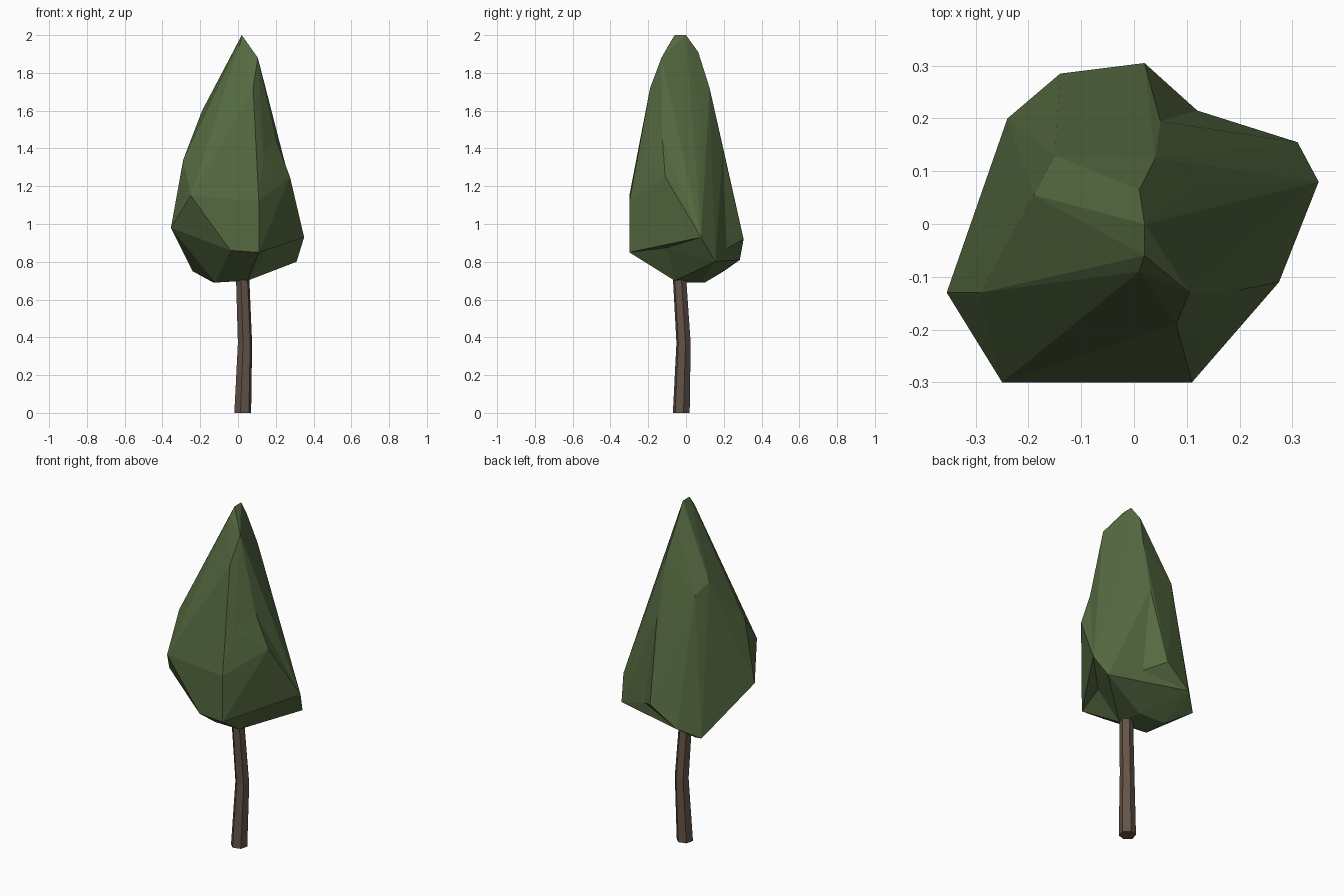
import bpy
import bmesh
from math import cos, sin, radians
from mathutils import Vector

default_cube = bpy.data.objects.get("Cube")
if default_cube:
    bpy.data.objects.remove(default_cube, do_unlink=True)


def make_material(name, rgb):
    material = bpy.data.materials.new(name)
    material.use_nodes = True
    colour = (*rgb, 1.0)
    material.diffuse_color = colour
    shader = material.node_tree.nodes["Principled BSDF"]
    shader.inputs["Base Color"].default_value = colour
    shader.inputs["Roughness"].default_value = 0.9
    return material


def finish_object(name, bm, material):
    bmesh.ops.recalc_face_normals(bm, faces=bm.faces[:])
    mesh = bpy.data.meshes.new(name)
    bm.to_mesh(mesh)
    bm.free()
    mesh.materials.append(material)
    mesh.shade_flat()
    obj = bpy.data.objects.new(name, mesh)
    bpy.context.collection.objects.link(obj)
    return obj


def dent_nearest_edge(bm, target):
    """Split the edge closest to the target and pull its new vertex there."""
    target = Vector(target)

    def distance(edge):
        start, end = (v.co for v in edge.verts)
        along = end - start
        t = (target - start).dot(along) / along.length_squared
        t = min(max(t, 0), 1)
        return (start + along * t - target).length

    edge = min(bm.edges, key=distance)
    _, vert = bmesh.utils.edge_split(edge, edge.verts[0], 0.5)
    vert.co = target
    bmesh.ops.triangulate(bm, faces=[f for f in vert.link_faces])


leaf_green = make_material("leaf green", (0.09, 0.142, 0.052))
bark_brown = make_material("bark brown", (0.125, 0.087, 0.063))

# Foliage: a faceted crown wrapped around the corners of a few tiers
underside = [(-0.13, 0.10, 0.69), (-0.12, -0.04, 0.69), (0.05, -0.06, 0.70), (0.03, 0.08, 0.70)]
rim = [(-0.04, -0.30, 0.86), (0.11, -0.30, 0.85), (0.31, 0.155, 0.80), (0.35, 0.08, 0.93),
       (0.02, 0.305, 0.92), (-0.14, 0.285, 0.81), (-0.24, 0.20, 0.75), (-0.265, 0.065, 0.83),
       (-0.355, -0.13, 0.98)]
shoulder = [(-0.25, -0.30, 1.15), (0.11, -0.30, 1.12), (0.275, -0.11, 1.25),
            (-0.29, -0.13, 1.34), (0.135, -0.225, 1.36), (0.05, 0.195, 1.40)]
upper = [(-0.19, 0.055, 1.60), (-0.15, 0.13, 1.54), (0.12, 0.07, 1.60),
         (0.08, -0.19, 1.72), (0.04, 0.125, 1.72)]
tip = [(0.105, -0.13, 1.88), (0.01, 0.065, 1.91), (0.01, -0.09, 1.95),
       (0.02, -0.06, 2.0), (0.02, 0.0, 2.0)]

bm = bmesh.new()
for tier in (underside, rim, shoulder, upper, tip):
    for corner in tier:
        bm.verts.new(corner)
hull = bmesh.ops.convex_hull(bm, input=bm.verts[:])
loose = [v for v in bm.verts if not v.link_faces]
bmesh.ops.delete(bm, geom=loose, context="VERTS")

# Hollows in the crown
for hollow in ((0.12, 0.215, 0.87), (0.165, -0.10, 0.875), (0.20, -0.125, 1.45)):
    dent_nearest_edge(bm, hollow)
finish_object("foliage", bm, leaf_green)

# Trunk: six-sided and gently bent, with its top inside the crown
SIDES = 6
bend = [(0.025, -0.025, 0.0, 0.046), (0.037, -0.013, 0.37, 0.039), (0.023, -0.037, 0.76, 0.036)]
bm = bmesh.new()
rings = []
for x, y, z, radius in bend:
    angles = [radians(15 + 360 * i / SIDES) for i in range(SIDES)]
    rings.append([bm.verts.new((x + radius * cos(a), y + radius * sin(a), z)) for a in angles])
for low, high in zip(rings, rings[1:]):
    for i in range(SIDES):
        j = (i + 1) % SIDES
        bm.faces.new((low[i], low[j], high[j], high[i]))
bm.faces.new(rings[0])
bm.faces.new(rings[-1])
finish_object("trunk", bm, bark_brown)
